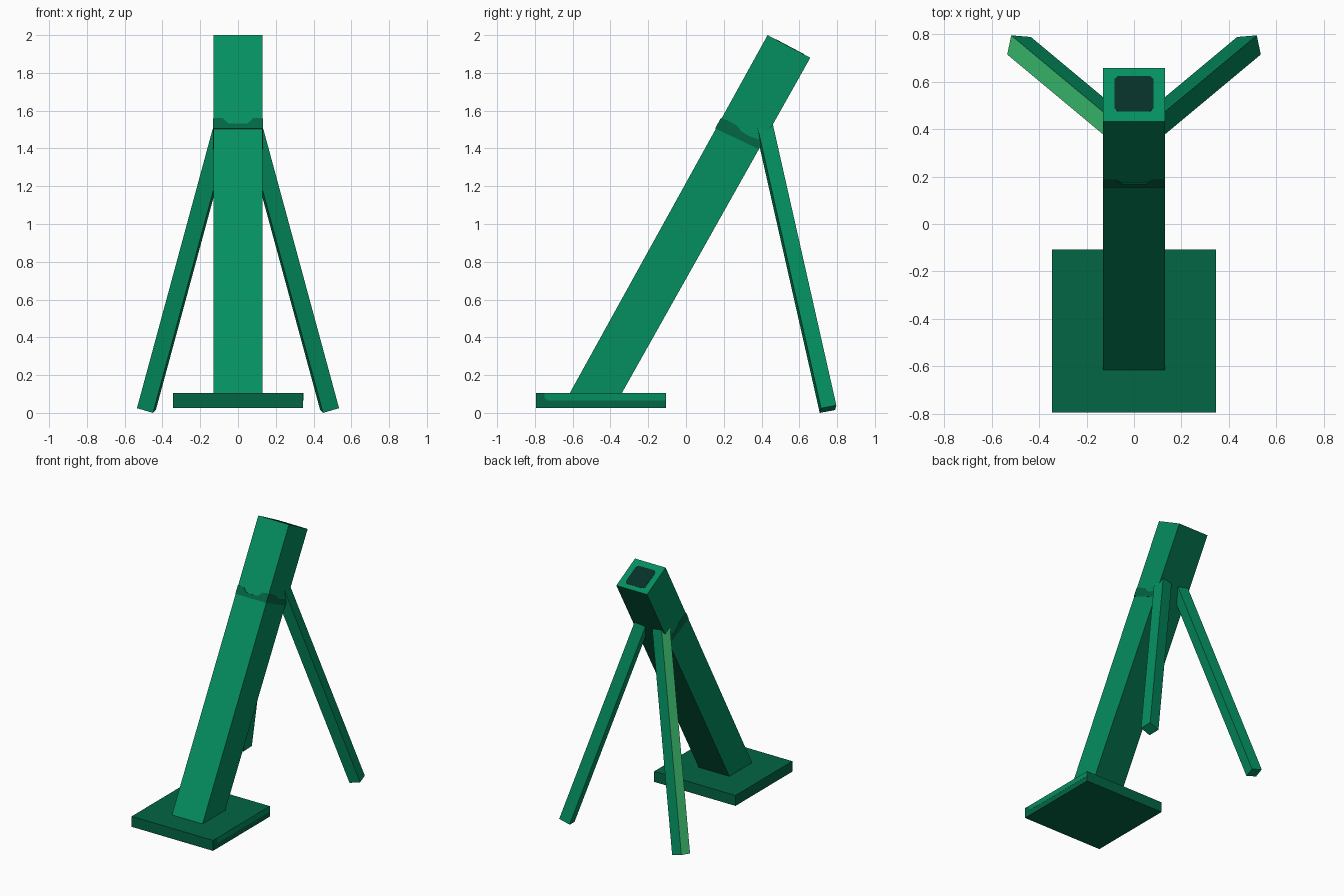
import bpy, bmesh
from mathutils import Vector as V

if "Cube" in bpy.data.objects:
    bpy.data.objects.remove(bpy.data.objects["Cube"])


def material(name, rgb):
    lin = [((c / 255 + 0.055) / 1.055) ** 2.4 if c > 10 else c / 255 / 12.92 for c in rgb]
    m = bpy.data.materials.new(name)
    m.diffuse_color = (*lin, 1)
    m.use_nodes = True
    m.node_tree.nodes["Principled BSDF"].inputs["Base Color"].default_value = m.diffuse_color
    return m


GREEN = material("green", (4, 142, 96))
DARK = material("dark_green", (3, 102, 69))
LIGHT = material("light_green", (68, 214, 127))
BORE = material("bore_dark", (6, 48, 40))


def prism(name, pts, offset, mats):
    """Polygon swept along an offset vector."""
    bm = bmesh.new()
    a = [bm.verts.new(p) for p in pts]
    b = [bm.verts.new(V(p) + V(offset)) for p in pts]
    bm.faces.new(a)
    bm.faces.new(b[::-1])
    n = len(pts)
    for i in range(n):
        j = (i + 1) % n
        bm.faces.new((a[j], a[i], b[i], b[j]))
    bmesh.ops.recalc_face_normals(bm, faces=bm.faces)
    me = bpy.data.meshes.new(name)
    bm.to_mesh(me)
    bm.free()
    ob = bpy.data.objects.new(name, me)
    bpy.context.collection.objects.link(ob)
    for m in mats:
        me.materials.append(m)
    return ob


# Square base plate with a lighter strip on one edge
prism("base_plate", [(-.345, -.795, .025), (.345, -.795, .025), (.345, -.107, .025), (-.345, -.107, .025)],
      (0, 0, .08), [DARK])
prism("base_edge_strip", [(.344, -.73, .065), (.344, -.108, .065), (.344, -.108, .104), (.344, -.75, .104),
                          (.344, -.75, .08)], (.002, 0, 0), [GREEN])

# Leaning square tube with a darker underside
W = .13
tube = prism("tube", [(-W, -.64, .06), (-W, -.365, .06), (-W, .658, 1.88), (-W, .432, 2.0)], (2 * W, 0, 0),
             [GREEN, DARK])
for f in tube.data.polygons:
    if f.normal.y > .7:
        f.material_index = 1

# Dark bore opening with clipped corners on the tube's top end
front_top, back_top = V((0, .432, 2.0)), V((0, .658, 1.88))
axis = V((0, .484, .875))
h, c = .083, .015
bore = []
for x, s in [(-h, .25), (-h + c, .19), (h - c, .19), (h, .25), (h, .79), (h - c, .85), (-h + c, .85), (-h, .79)]:
    bore.append(front_top.lerp(back_top, s) + V((x, 0, 0)) - axis * .002)
prism("bore_opening", bore, axis * .0035, [BORE])

# Ragged dark band around the front and sides of the tube
low_front, low_back = V((0, .156, 1.505)), V((0, .385, 1.397))
across = (low_back - low_front).normalized()
face_band = [(-W, .062), (-.08, .062), (-.05, .03), (.05, .03), (.08, .062), (W, .062)]
side_band = [(0, .062), (.12, .066), (.36, .064), (.5, .045), (.68, .04), (1, .05)]
pts = [low_front + V((x, 0, 0)) + axis * k for x, k in face_band]
pts += [low_front + V((W, 0, 0)), low_front + V((-W, 0, 0))]
prism("band_front", [p + across * .003 for p in pts], across * -.005, [DARK])
for name, sx in (("left", -1), ("right", 1)):
    side = V((sx * (W - .002), 0, 0))
    pts = [low_front.lerp(low_back, s) + side + axis * k for s, k in side_band]
    pts += [low_back + side, low_front + side]
    prism("band_" + name, pts, (sx * .0035, 0, 0), [DARK])

# Two splayed support legs; the left one has a lighter outer face
foot = [(.45, .708, 0), (.535, .715, .025), (.518, .796, .04), (.435, .789, .015)]
for name, sx in (("left_leg", -1), ("right_leg", 1)):
    leg = prism(name, [(sx * x, y, z) for x, y, z in foot], (sx * -.407, -.339, 1.5), [GREEN, LIGHT])
    for f in leg.data.polygons:
        if sx < 0 and f.normal.x < -.8:
            f.material_index = 1
